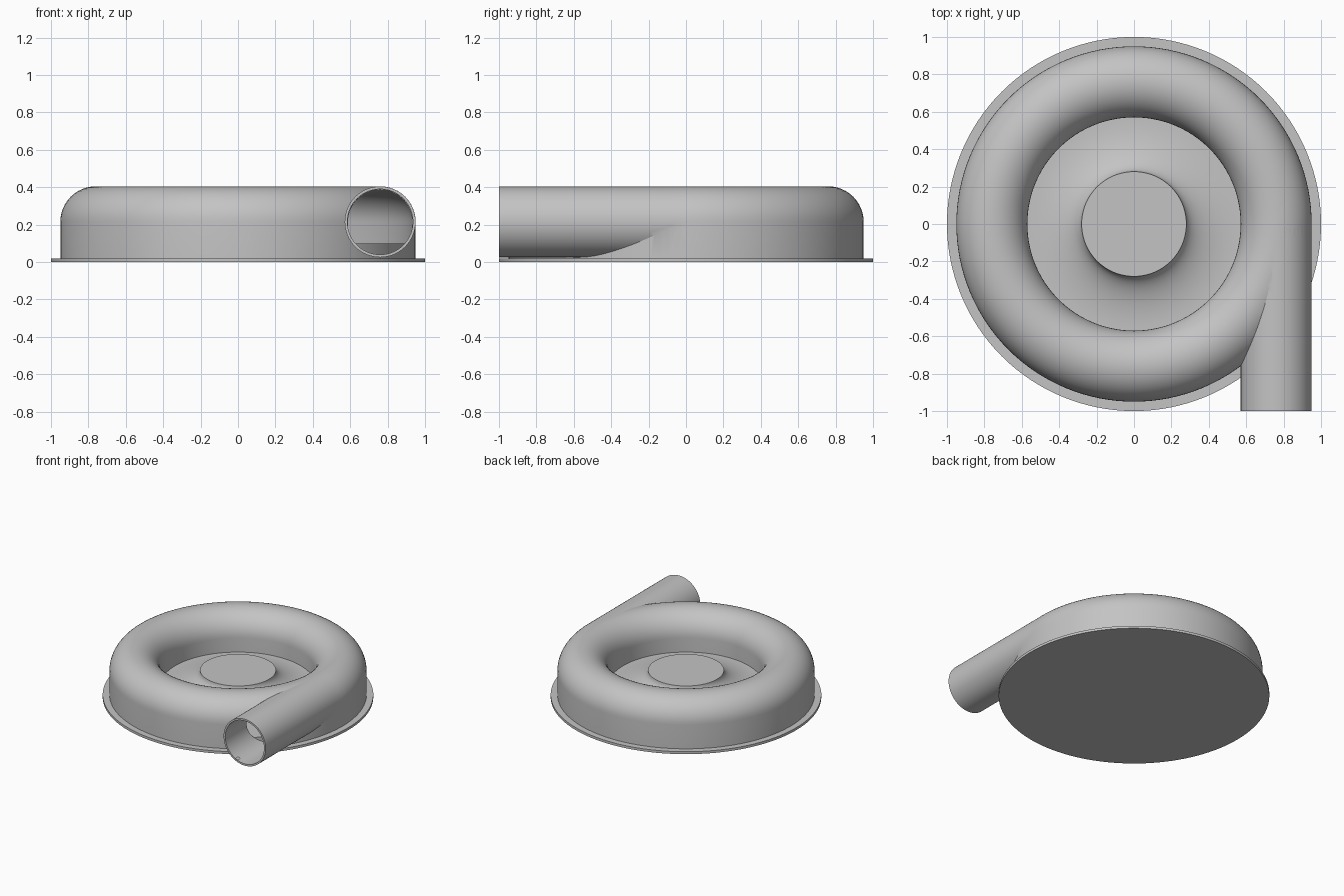
import bpy, bmesh, math
from mathutils import Matrix, Vector

cube = bpy.data.objects.get("Cube")
if cube:
    bpy.data.objects.remove(cube, do_unlink=True)

# Single plain casing colour
GREY = (0.55, 0.55, 0.55, 1)
mat = bpy.data.materials.new("casing grey")
mat.use_nodes = True
mat.diffuse_color = GREY
bsdf = mat.node_tree.nodes["Principled BSDF"]
bsdf.inputs["Base Color"].default_value = GREY
bsdf.inputs["Roughness"].default_value = 0.6

RING, TUBE, MID = 0.76, 0.19, 0.215   # scroll centre radius, tube radius, tube height
FLOOR, BASE = 0.10, 0.02


def lathe(name, profile, closed=False, steps=128, matrix=Matrix()):
    """Revolve an (r, z) profile around z, then place it with a matrix."""
    bm = bmesh.new()
    verts = [bm.verts.new((r, 0, z)) for r, z in profile]
    edges = [bm.edges.new(pair) for pair in zip(verts, verts[1:])]
    if closed:
        edges.append(bm.edges.new((verts[-1], verts[0])))
    bmesh.ops.spin(bm, geom=verts + edges, cent=(0, 0, 0), axis=(0, 0, 1),
                   angle=math.tau, steps=steps, use_duplicate=False)
    bmesh.ops.remove_doubles(bm, verts=bm.verts, dist=1e-5)
    bmesh.ops.transform(bm, matrix=matrix, verts=bm.verts)
    bmesh.ops.recalc_face_normals(bm, faces=bm.faces)
    mesh = bpy.data.meshes.new(name)
    bm.to_mesh(mesh)
    bm.free()
    mesh.materials.append(mat)
    obj = bpy.data.objects.new(name, mesh)
    bpy.context.scene.collection.objects.link(obj)
    return obj


def select(obj):
    bpy.ops.object.select_all(action='DESELECT')
    obj.select_set(True)
    bpy.context.view_layer.objects.active = obj


def combine(obj, other, operation):
    """Apply a boolean and discard the helper."""
    mod = obj.modifiers.new("cut", 'BOOLEAN')
    mod.operation, mod.object, mod.solver = operation, other, 'EXACT'
    select(obj)
    bpy.ops.object.modifier_apply(modifier=mod.name)
    bpy.data.objects.remove(other, do_unlink=True)


def arch(radius, bottom, count=24):
    """Half-round top on straight legs, as a closed cross-section."""
    arc = [(RING + radius * math.cos(math.pi * i / count),
            MID + radius * math.sin(math.pi * i / count)) for i in range(count + 1)]
    return [(RING + radius, bottom)] + arc + [(RING - radius, bottom)]


def pipe(name, radius, start, end):
    """Solid rod running towards the front, under the scroll crown."""
    rings = [(radius, start + (end - start) * i / 16) for i in range(17)]
    place = Matrix.Translation(Vector((RING, 0, MID))) @ Matrix.Rotation(math.pi / 2, 4, 'X')
    return lathe(name, [(0, start)] + rings + [(0, end)], steps=64, matrix=place)


# Mounting plate
base_plate = lathe("base_plate", [(0, 0), (1, 0), (1, BASE), (0, BASE)])

# Scroll housing with its tangential outlet, hollowed out
housing = lathe("scroll_housing", arch(TUBE, BASE / 2), closed=True)
combine(housing, pipe("outlet_pipe", TUBE - 0.0005, 0, 1), 'UNION')
combine(housing, pipe("outlet_bore", 0.175, 0.02, 1.1), 'DIFFERENCE')
combine(housing, lathe("scroll_cavity", arch(0.172, 0.06), closed=True), 'DIFFERENCE')

# Inner floor flaring up into the flat-topped hub
flare = [(0.56 - 0.28 * math.sin(a), FLOOR + 0.12 * (1 - math.cos(a)))
         for a in (math.pi / 2 * i / 16 for i in range(17))]
hub = lathe("hub_and_floor",
            [(0, BASE / 2), (0.93, BASE / 2), (0.93, FLOOR)] + flare + [(0, FLOOR + 0.12)])

for part in (base_plate, housing, hub):
    select(part)
    bpy.ops.object.shade_smooth_by_angle(angle=math.radians(22))
